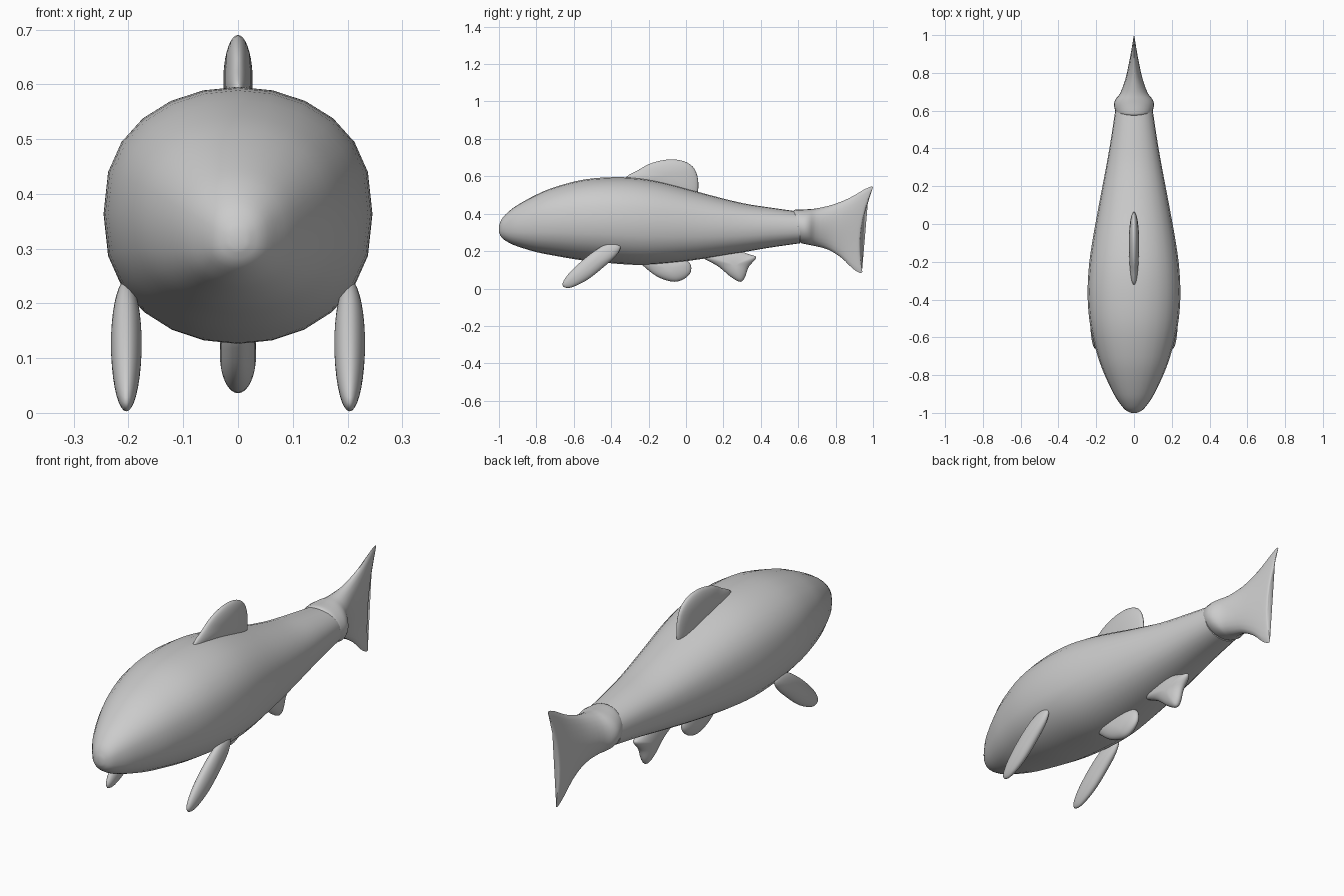
import bpy, bmesh, math
from mathutils import Vector

cube = bpy.data.objects.get("Cube")
if cube:
    bpy.data.objects.remove(cube, do_unlink=True)

GREY = (0.6, 0.6, 0.6, 1)
skin = bpy.data.materials.new("grey")
skin.use_nodes = True
skin.diffuse_color = GREY
skin.node_tree.nodes["Principled BSDF"].inputs["Base Color"].default_value = GREY


def spline(points, steps, closed=False):
    """Smooth curve through points of any dimension."""
    pts = [Vector(p) for p in points]
    n = len(pts)
    pick = (lambda i: pts[i % n]) if closed else (lambda i: pts[max(0, min(n - 1, i))])
    out = []
    for i in range(n if closed else n - 1):
        a, b, c, d = (pick(i + k) for k in (-1, 0, 1, 2))
        for s in range(steps):
            t = s / steps
            out.append(b + (c - a) * t / 2 + (a * 2 - b * 5 + c * 4 - d) * t * t / 2
                       + (b * 3 - a - c * 3 + d) * t ** 3 / 2)
    return out if closed else out + [pts[-1]]


def loft(name, rings, angle=60):
    """Skin a list of equal rings and close both ends."""
    bm = bmesh.new()
    loops = [[bm.verts.new(p) for p in ring] for ring in rings]
    n = len(loops[0])
    for a, b in zip(loops, loops[1:]):
        for i in range(n):
            j = (i + 1) % n
            bm.faces.new((a[i], a[j], b[j], b[i]))
    bm.faces.new(loops[0])
    bm.faces.new(loops[-1])
    bmesh.ops.remove_doubles(bm, verts=bm.verts, dist=0.0001)
    bmesh.ops.recalc_face_normals(bm, faces=bm.faces)
    mesh = bpy.data.meshes.new(name)
    bm.to_mesh(mesh)
    bm.free()
    mesh.materials.append(skin)
    ob = bpy.data.objects.new(name, mesh)
    bpy.context.collection.objects.link(ob)
    bpy.ops.object.select_all(action='DESELECT')
    ob.select_set(True)
    bpy.context.view_layer.objects.active = ob
    bpy.ops.object.shade_smooth_by_angle(angle=math.radians(angle))
    return ob


def section(half_width, top, bottom, bow=0, squareness=1.0, sides=24):
    """Oval ring between a top and a bottom (y, z) point."""
    ring = []
    for i in range(sides):
        a = math.tau * i / sides
        s = math.copysign(abs(math.sin(a)) ** squareness, math.sin(a))
        mid = (top + bottom) / 2 + (top - bottom) / 2 * s
        ring.append((half_width * math.cos(a), mid.x - bow * (1 - s * s), mid.y))
    return ring


def fin(name, outline, thickness, x=0):
    """Cushion-shaped blade with its outline in the y-z plane."""
    edge = spline(outline, 4, closed=True)
    centre = sum(edge, Vector((0, 0))) / len(edge)
    rings = []
    levels = 9
    for k in range(1, 2 * levels):
        a = math.pi * k / (2 * levels)
        r = math.sin(a)
        ring = [centre + (p - centre) * r for p in edge]
        rings.append([(x + thickness * math.cos(a), p.x, p.y) for p in ring])
    return loft(name, rings, 80)


# Body stations: y, top z, bottom z, half width
BODY = [(-1, .335, .3, .015), (-.985, .372, .272, .045), (-.95, .41, .247, .075),
        (-.9, .447, .225, .107), (-.8, .502, .195, .155), (-.7, .543, .175, .192),
        (-.55, .582, .15, .23), (-.4, .595, .135, .245), (-.25, .59, .126, .241),
        (-.1, .562, .134, .222), (.1, .507, .16, .186), (.3, .457, .193, .148),
        (.45, .433, .219, .122), (.61, .41, .242, .098)]
loft("body", [section(w, Vector((y, t)), Vector((y, b)), squareness=.82)
              for y, t, b, w in spline(BODY, 3)])

# Tail stations: top y, top z, bottom y, bottom z, half width, backward bow
TAIL = [(.575, .415, .61, .25, .09, 0), (.585, .422, .615, .243, .099, 0),
        (.63, .423, .635, .238, .106, 0), (.66, .425, .66, .233, .098, 0),
        (.7, .429, .69, .227, .072, 0), (.78, .447, .76, .208, .045, 0),
        (.87, .482, .83, .165, .028, .005), (.95, .528, .89, .108, .016, .018),
        (.99, .545, .93, .083, .009, .03), (1, .54, .943, .09, .003, .036)]
loft("tail_fin", [section(s[4], Vector(s[0:2]), Vector(s[2:4]), s[5])
                  for s in spline(TAIL, 3)])

# Fins along the centre line
fin("dorsal_fin", [(-.325, .575), (-.25, .636), (-.18, .672), (-.09, .69), (-.01, .68),
                   (.045, .64), (.066, .56), (.04, .49), (-.12, .5)], .027)
fin("pelvic_fin", [(-.25, .16), (-.21, .105), (-.14, .057), (-.06, .036), (0, .058),
                   (.028, .1), (.005, .15), (-.12, .18)], .033)
fin("anal_fin", [(.07, .185), (.17, .12), (.24, .062), (.29, .036), (.315, .06),
                 (.335, .115), (.375, .165), (.34, .182), (.22, .215)], .033)

# Paired side fins
PADDLE = [(-.66, .018), (-.635, .07), (-.56, .145), (-.46, .22), (-.39, .243),
          (-.35, .228), (-.37, .18), (-.44, .115), (-.53, .045), (-.62, .004)]
for side, sign in (("left", 1), ("right", -1)):
    fin(side + "_pectoral_fin", PADDLE, .028, sign * .204)
